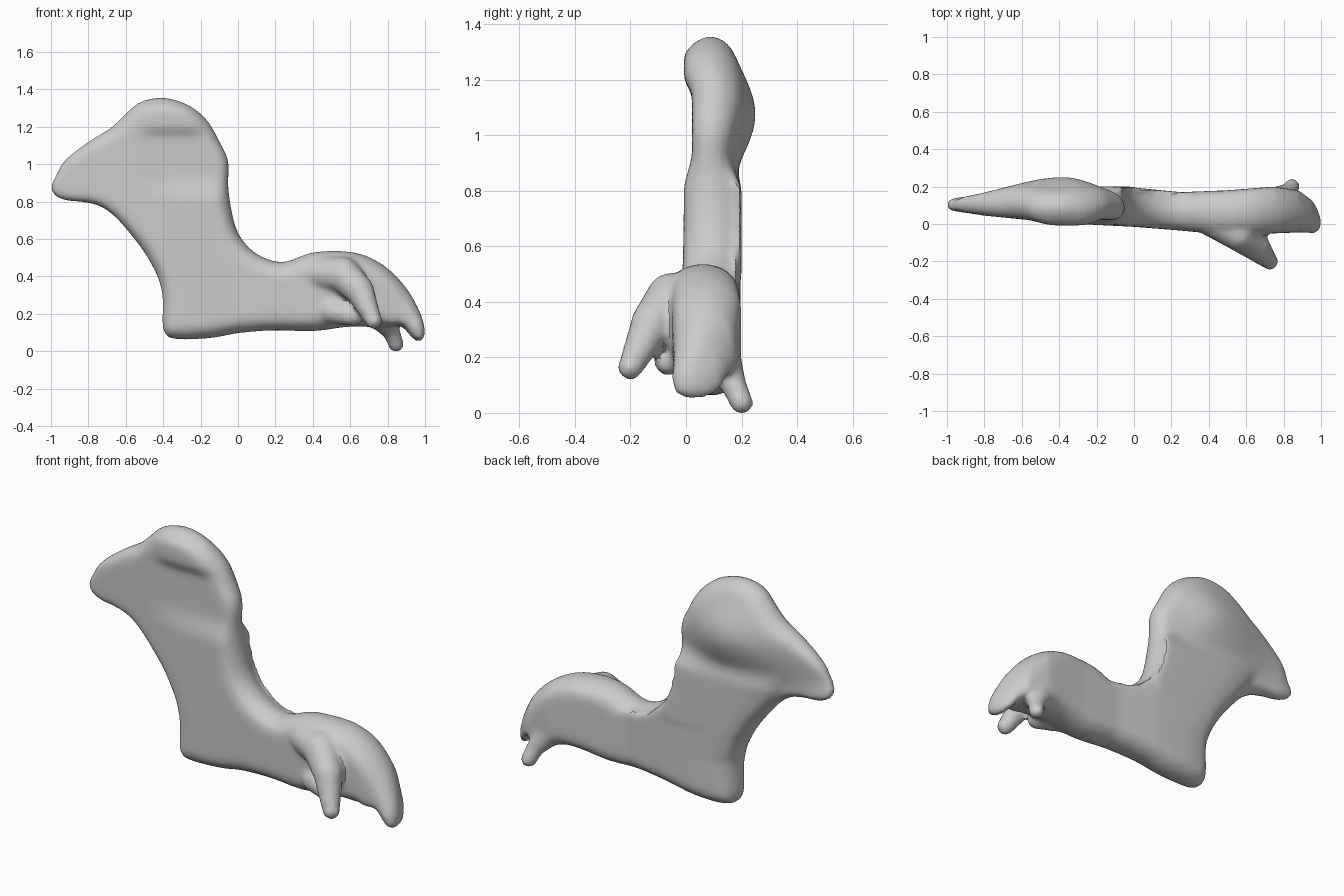
import bpy, bmesh, math
from mathutils import Vector

if "Cube" in bpy.data.objects:
    bpy.data.objects.remove(bpy.data.objects["Cube"])

# Side outline of the long slab: beak, neck, body, curled end (x, z)
OUTLINE = [(-1, .89), (-.985, .84), (-.92, .81), (-.82, .8), (-.73, .775), (-.655, .72), (-.58, .635), (-.5, .53),
           (-.43, .4), (-.403, .28), (-.403, .13), (-.35, .07), (-.15, .073), (0, .1), (.2, .115),
           (.4, .11), (.6, .135), (.77, .13), (.87, .14), (.91, .1), (.96, .055), (1, .09),
           (.98, .2), (.9, .345), (.78, .465), (.62, .535), (.4, .535), (.25, .483), (.13, .51),
           (.04, .58), (-.015, .68), (-.05, .87), (-.05, 1.02), (-.1, 1.13), (-.16, 1.235),
           (-.26, 1.32), (-.4, 1.362), (-.53, 1.335), (-.61, 1.265), (-.68, 1.2), (-.77, 1.145),
           (-.87, 1.075), (-.94, 1.01), (-.975, .945)]
# Front and back depth along the length (x, front y, back y)
DEPTH = [(-1, .075, .11), (-.8, .045, .15), (-.6, .025, .18), (-.4, .005, .2), (0, -.015, .195),
         (.25, -.035, .17), (.5, -.06, .18), (.75, -.05, .2), (.88, -.045, .18), (.95, -.05, .13), (1, -.05, .06)]


def depth(x, z):
    f, b = DEPTH[-1][1:]
    for (x0, f0, b0), (x1, f1, b1) in zip(DEPTH, DEPTH[1:]):
        if x <= x1:
            t = max(0, (x - x0) / (x1 - x0))
            f, b = f0 + (f1 - f0) * t, b0 + (b1 - b0) * t
            break
    # Chest slopes forward at the back
    chest = -.4 - .6 * max(0, z - .33)
    neck = max(b, .2) if x < 0 and z > .5 else b
    neck -= .05 * math.exp(-max(0, x - chest) / .08)
    # Head: thin slab with a front bump and a broad back dome
    wide = .4 if x < -.38 else .27
    dome = .12 * math.exp(-((x + .38) / wide) ** 2 - ((z - 1.08) / .22) ** 2)
    bump = .03 * math.exp(-((x + .35) / .17) ** 4 - ((z - 1.25) / .08) ** 4)
    h = min(1, max(0, (z - .8) / .15))
    h = h * h * (3 - 2 * h)
    return f + (max(f, .022) - bump - f) * h, neck + (min(b, .13) + dome - neck) * h


def smooth_loop(pts, steps=3):
    out, n = [], len(pts)
    p = [Vector(q) for q in pts]
    for i in range(n):
        a, b, c, d = p[i - 1], p[i], p[(i + 1) % n], p[(i + 2) % n]
        for k in range(steps):
            t = k / steps
            out.append(.5 * (2 * b + (c - a) * t + (2 * a - 5 * b + 4 * c - d) * t * t
                             + (3 * b - a - 3 * c + d) * t ** 3))
    return out


def fuse(bm, name, size, iterations):
    bmesh.ops.recalc_face_normals(bm, faces=bm.faces)
    me = bpy.data.meshes.new(name)
    bm.to_mesh(me)
    bm.free()
    ob = bpy.data.objects.new(name, me)
    bpy.context.collection.objects.link(ob)
    rm = ob.modifiers.new("fuse", 'REMESH')
    rm.mode = 'VOXEL'
    rm.voxel_size = size
    sm = ob.modifiers.new("soften", 'SMOOTH')
    sm.factor = .5
    sm.iterations = iterations
    bpy.context.view_layer.objects.active = ob
    ob.select_set(True)
    for m in ("fuse", "soften"):
        bpy.ops.object.modifier_apply(modifier=m)
    return ob


# Rounded slab of even depth: inset rings from front to back, capped at both ends
def slab(pts, radius):
    bm = bmesh.new()
    loop = smooth_loop(pts)
    n = len(loop)
    rings = []
    for k in range(9):
        a = math.radians(-90 + k * 22.5)
        ring = []
        for i, p in enumerate(loop):
            tan = (loop[(i + 2) % n] - loop[i - 2]).normalized()
            f, b = depth(p.x, p.y)
            r = .035 if p.x > .8 and p.y < .2 else min(radius, (b - f) * .45)
            q = p + Vector((-tan.y, tan.x)) * r * (1 - math.cos(a))
            ring.append(bm.verts.new((q.x, .1 * math.sin(a), q.y)))
        rings.append(ring)
    for r0, r1 in zip(rings, rings[1:]):
        for i in range(n):
            j = (i + 1) % n
            bm.faces.new((r0[i], r0[j], r1[j], r1[i]))
    caps = [bm.faces.new(rings[0][::-1]), bm.faces.new(rings[-1])]
    bmesh.ops.triangulate(bm, faces=caps)
    return fuse(bm, "body_slab", .015, 2)


# Tapered finger: chain of overlapping balls along a path of (x, y, z, radius)
def finger(path, steps=5):
    for p, q in zip(path, path[1:]):
        for k in range(steps + 1):
            x, y, z, r = (a + (b - a) * k / steps for a, b in zip(p, q))
            vs = bmesh.ops.create_uvsphere(bm, u_segments=20, v_segments=12, radius=r)["verts"]
            bmesh.ops.translate(bm, verts=vs, vec=(x, y, z))


# Slab bent to its varying depth
base = slab(OUTLINE, .085)
bm = bmesh.new()
bm.from_mesh(base.data)
bpy.data.objects.remove(base)
for v in bm.verts:
    f, b = depth(v.co.x, v.co.z)
    v.co.y = (f + b) / 2 + (b - f) / 2 * v.co.y / .1

# Splayed side finger, small inner finger, short rear finger
finger([(.4, .03, .42, .09), (.56, -.05, .415, .095), (.65, -.12, .33, .078), (.725, -.2, .17, .046)])
finger([(.5, -.02, .22, .07), (.62, -.065, .19, .05)])
finger([(.62, .1, .25, .09), (.76, .12, .2, .08), (.82, .17, .11, .047), (.845, .2, .042, .042)])

# Join all parts into one skin standing on the ground
body = fuse(bm, "creature_body", .016, 3)
low = min(v.co.z for v in body.data.vertices)
for v in body.data.vertices:
    v.co.z -= low
bpy.ops.object.shade_smooth_by_angle(angle=math.radians(35))
